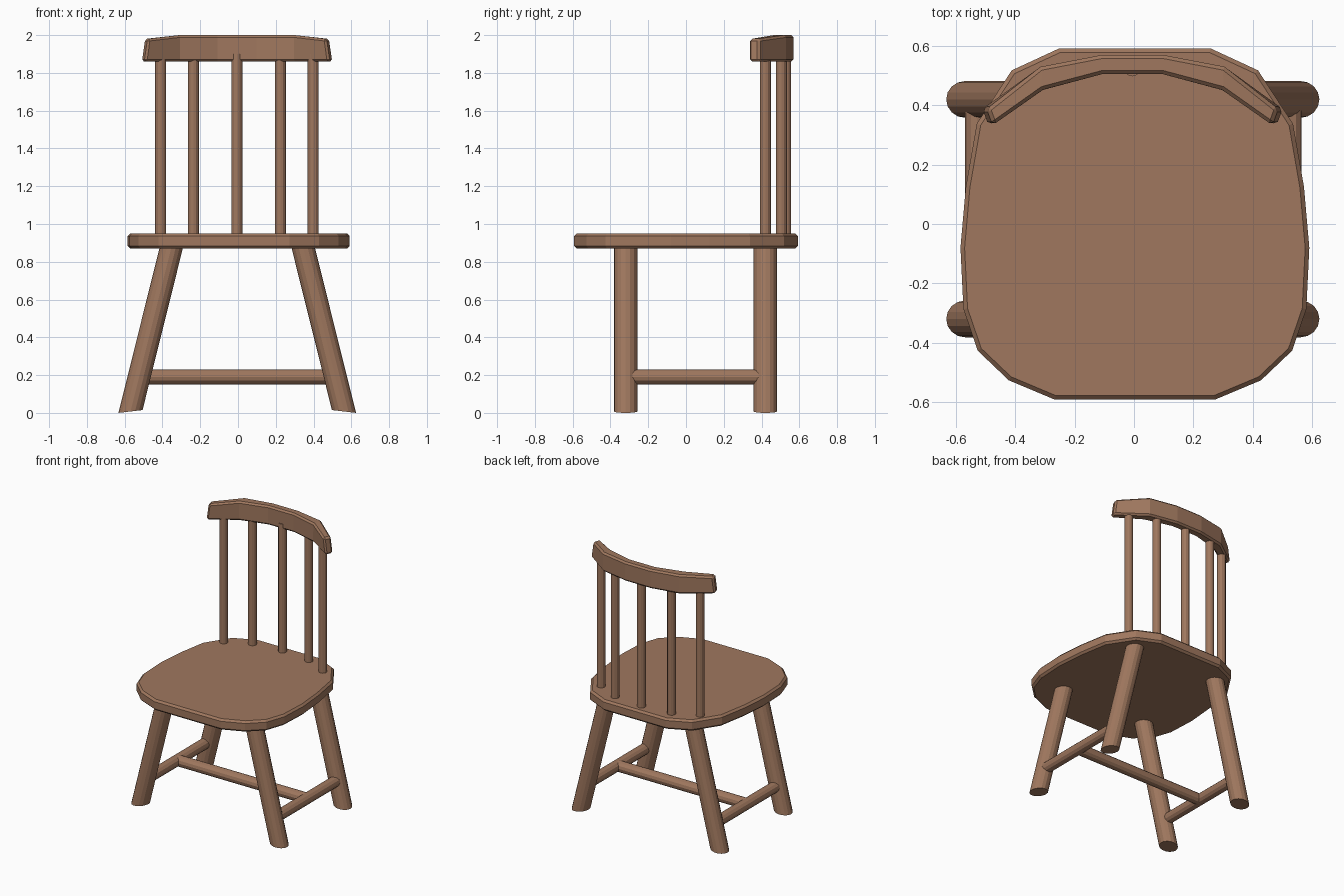
import bpy, bmesh, math
from mathutils import Vector

if "Cube" in bpy.data.objects:
    bpy.data.objects.remove(bpy.data.objects["Cube"])

wood = bpy.data.materials.new("warm brown wood")
wood.diffuse_color = (0.35, 0.187, 0.113, 1)
wood.use_nodes = True
wood.node_tree.nodes["Principled BSDF"].inputs["Base Color"].default_value = wood.diffuse_color


def finish(name, bm, bevel=0):
    bmesh.ops.recalc_face_normals(bm, faces=bm.faces[:])
    if bevel:
        # chamfer only the sharp rims, not the gentle outline corners
        edges = [e for e in bm.edges if e.calc_face_angle(0) > math.radians(50)]
        bmesh.ops.bevel(bm, geom=edges, offset=bevel, segments=1, affect='EDGES')
    me = bpy.data.meshes.new(name)
    bm.to_mesh(me)
    bm.free()
    me.materials.append(wood)
    ob = bpy.data.objects.new(name, me)
    bpy.context.collection.objects.link(ob)
    return ob


def rod(name, a, b, r, sides=12):
    a, b = Vector(a), Vector(b)
    bm = bmesh.new()
    bmesh.ops.create_cone(bm, cap_ends=True, segments=sides, radius1=r, radius2=r,
                          depth=(b - a).length)
    rot = Vector((0, 0, 1)).rotation_difference(b - a)
    for v in bm.verts:
        v.co = rot @ v.co + (a + b) / 2
    return finish(name, bm)


# Seat: rounded outline, extruded and chamfered
half = [(0.27, -0.592), (0.425, -0.527), (0.53, -0.427), (0.578, -0.287), (0.588, -0.08),
        (0.57, 0.125), (0.533, 0.338), (0.415, 0.518), (0.255, 0.592)]
outline = half + [(-x, y) for x, y in reversed(half)]
bm = bmesh.new()
base = bm.faces.new([bm.verts.new((x + 0.003, y, 0.87)) for x, y in outline])
ext = bmesh.ops.extrude_face_region(bm, geom=[base])
for g in ext["geom"]:
    if isinstance(g, bmesh.types.BMVert):
        g.co.z = 0.95
finish("seat", bm, 0.014)

# Splayed legs: sheared cylinders with slightly tilted feet
for yname, y in (("front", -0.32), ("back", 0.42)):
    for sname, s in (("left", -1), ("right", 1)):
        bm = bmesh.new()
        bmesh.ops.create_cone(bm, cap_ends=True, segments=16, radius1=0.062,
                              radius2=0.062, depth=0.9)
        for v in bm.verts:
            z = v.co.z + 0.45
            if z < 0.1:
                z = 0.0075 - 0.12 * s * v.co.x
            v.co = (v.co.x - 0.004 + s * (0.567 - 0.249 * z), v.co.y + y, z)
        finish(f"{yname}_{sname}_leg", bm)

# Stretchers in an H
for sname, s in (("left", -1), ("right", 1)):
    x = s * 0.528 - 0.002
    rod(sname + "_stretcher", (x, -0.32, 0.19), (x, 0.42, 0.19), 0.039)
rod("cross_stretcher", (-0.53, 0.05, 0.19), (0.526, 0.05, 0.19), 0.039)

# Back spindles
for i, (x, y) in enumerate([(-0.404, 0.42), (-0.23, 0.505), (0, 0.527),
                            (0.23, 0.505), (0.404, 0.42)]):
    rod(f"spindle_{i + 1}", (x - 0.006, y, 0.92), (x - 0.006, y, 1.9), 0.029)

# Curved top rail: (inner x, inner y, outer x, outer y, top z) per station
st = [(0.103, 0.505, 0.103, 0.57, 2.0), (0.302, 0.452, 0.31, 0.53, 2.0),
      (0.487, 0.333, 0.508, 0.388, 1.98)]
stations = [(-a, b, -c, d, z) for a, b, c, d, z in reversed(st)] + st
bm = bmesh.new()
rings = []
for ix, iy, ox, oy, z in stations:
    k = 0.965 if abs(ix) > 0.4 else 1   # ends lean inward at the top
    pts = [(ix, iy, 1.86), (ox, oy, 1.86), (ox * k, oy, z), (ix * k, iy, z)]
    rings.append([bm.verts.new((p[0] - 0.005, p[1], p[2])) for p in pts])
for a, b in zip(rings, rings[1:]):
    for i in range(4):
        j = (i + 1) % 4
        bm.faces.new((a[i], a[j], b[j], b[i]))
bm.faces.new(rings[0])
bm.faces.new(rings[-1])
finish("top_rail", bm, 0.012)
